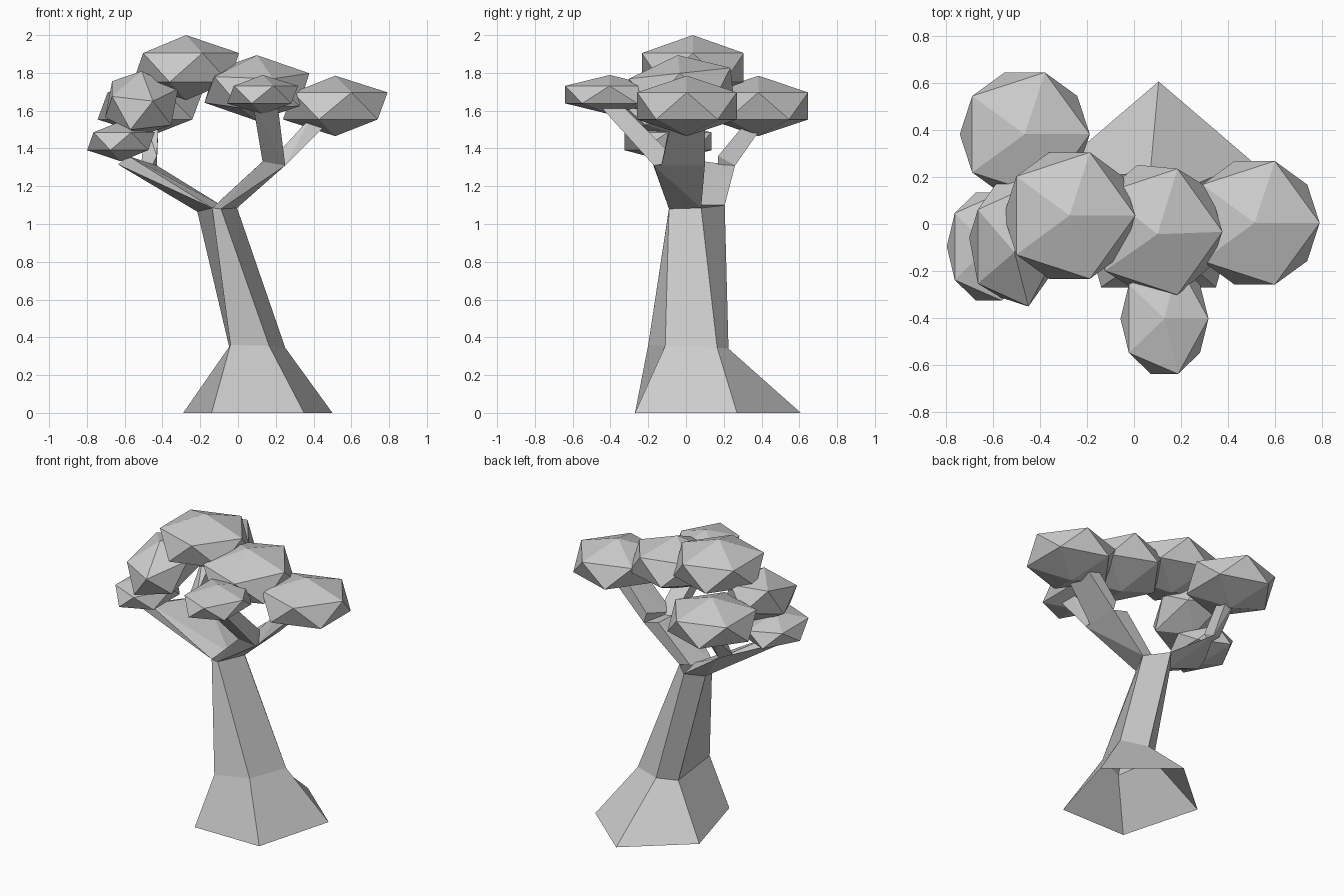
import bpy, bmesh
from mathutils import Matrix, Vector

if "Cube" in bpy.data.objects:
    bpy.data.objects.remove(bpy.data.objects["Cube"], do_unlink=True)

GREY = (0.6, 0.6, 0.6, 1)
mat = bpy.data.materials.new("pale grey")
mat.use_nodes = True
mat.diffuse_color = GREY
mat.node_tree.nodes["Principled BSDF"].inputs["Base Color"].default_value = GREY


def finish(name, bm):
    bmesh.ops.recalc_face_normals(bm, faces=bm.faces)
    mesh = bpy.data.meshes.new(name)
    bm.to_mesh(mesh)
    bm.free()
    mesh.materials.append(mat)
    obj = bpy.data.objects.new(name, mesh)
    bpy.context.collection.objects.link(obj)


def skin(name, rings):
    """Open tube through rings with equal point counts."""
    bm = bmesh.new()
    loops = [[bm.verts.new(p) for p in ring] for ring in rings]
    n = len(rings[0])
    for a, b in zip(loops, loops[1:]):
        for i in range(n):
            j = (i + 1) % n
            bm.faces.new((a[i], a[j], b[j], b[i]))
    finish(name, bm)


def limb(name, start, end):
    """Faceted limb wrapped around its two end sections."""
    bm = bmesh.new()
    for p in start + end:
        bm.verts.new(p)
    res = bmesh.ops.convex_hull(bm, input=bm.verts)
    loose = [v for v in bm.verts if not v.link_faces]
    bmesh.ops.delete(bm, geom=loose, context="VERTS")
    bmesh.ops.dissolve_limit(bm, angle_limit=0.03, verts=bm.verts, edges=bm.edges)
    finish(name, bm)


def clump(name, centre, size, tilt=0):
    """Squashed twenty-sided leaf clump."""
    bm = bmesh.new()
    bmesh.ops.create_icosphere(bm, subdivisions=1, radius=1)
    bm.transform(Matrix.Translation(centre) @ Matrix.Rotation(tilt, 4, "X")
                 @ Matrix.Diagonal(Vector(size)).to_4x4())
    finish(name, bm)


# Trunk: five-sided, flared foot, leaning; order front left, front right, right, back, left
foot = [(-.14, -.27, 0), (.35, -.27, 0), (.5, .27, 0), (.105, .608, 0), (-.29, .27, 0)]
waist = [(-.04, -.2, .36), (.165, -.11, .355), (.25, .165, .345), (.07, .225, .34), (-.04, .14, .32)]
crown = [(-.137, -.09, 1.085), (-.09, -.09, 1.08), (-.005, .08, 1.085), (-.128, .205, 1.1), (-.215, .095, 1.065)]
skin("trunk", [foot, waist, crown])

# Right limb, forking to the right and front clumps
fork = [(.25, -.17, 1.31), (.25, .1, 1.31), (.13, -.18, 1.33), (.14, .1, 1.34)]
limb("right_limb", crown[:3] + [(-.09, .08, 1.1)], fork)
limb("right_branch", [(.25, -.13, 1.31), (.25, .1, 1.31), (.17, -.1, 1.33), (.23, .1, 1.38)],
     [(.47, -.08, 1.53), (.47, .1, 1.53), (.39, -.08, 1.57), (.39, .1, 1.57)])
limb("front_branch", [(.13, -.18, 1.33), (.25, -.17, 1.31), (.13, -.04, 1.33), (.24, -.04, 1.33)],
     [(.08, -.46, 1.63), (.21, -.46, 1.63), (.08, -.34, 1.63), (.21, -.34, 1.63)])

# Left limb: broad sheet, with a branch rising at the back
knee = [(-.46, .17, 1.3), (-.43, .26, 1.31), (-.51, .22, 1.34), (-.43, .17, 1.36)]
limb("left_limb", [crown[0], crown[3], crown[4], (-.09, .03, 1.1)],
     [(-.635, -.13, 1.315), (-.6, -.02, 1.33), (-.58, -.13, 1.36)] + knee[:2])
limb("back_branch", knee,
     [(-.49, .32, 1.54), (-.42, .32, 1.54), (-.42, .42, 1.54), (-.49, .42, 1.54)])

# Leaf clumps
wide = .31
clump("top_leaves", (-.275, .036, 1.828), (.314, .317, .172))
clump("middle_leaves", (.1, -.025, 1.72), (wide, .318, .175), .107)
clump("right_leaves", (.515, .005, 1.625), (wide, wide, .16))
clump("back_leaves", (-.466, .383, 1.625), (wide, wide, .16))
clump("left_upper_leaves", (-.51, -.077, 1.64), (.216, wide, .175), .25)
clump("left_lower_leaves", (-.62, -.096, 1.438), (.2, .271, .106))
clump("front_leaves", (.13, -.404, 1.685), (.21, .277, .104))
